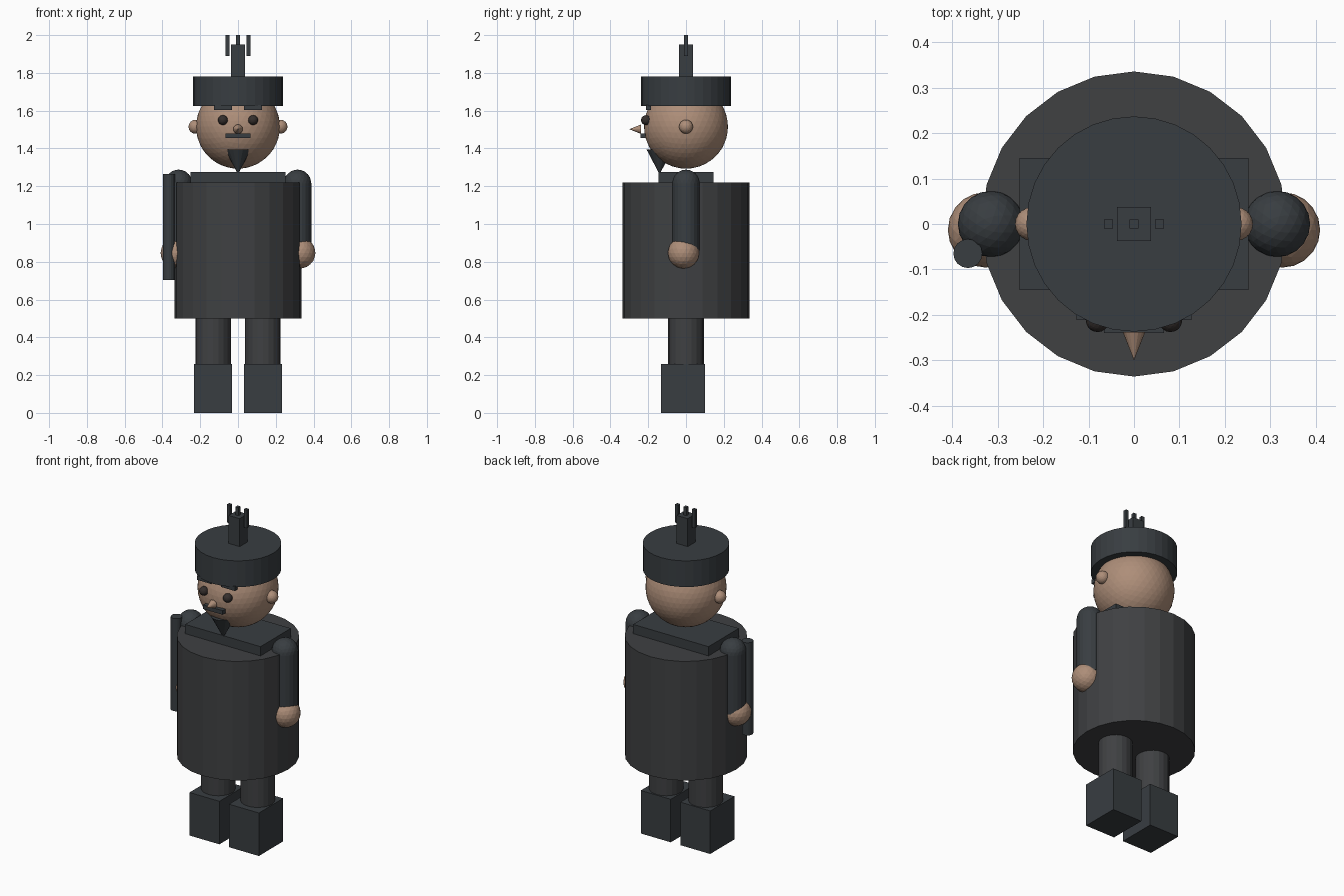
import bpy
from math import radians

if "Cube" in bpy.data.objects:
    bpy.data.objects.remove(bpy.data.objects["Cube"])


def material(name, rgb):
    m = bpy.data.materials.new(name)
    m.diffuse_color = (*rgb, 1)
    m.use_nodes = True
    m.node_tree.nodes["Principled BSDF"].inputs["Base Color"].default_value = m.diffuse_color
    return m


DARK = material("dark_cloth", (0.05, 0.052, 0.055))
SLATE = material("slate", (0.04, 0.047, 0.053))
SKIN = material("skin", (0.42, 0.27, 0.19))
EYE = material("eye_brown", (0.035, 0.028, 0.026))


def finish(name, mat):
    ob = bpy.context.object
    ob.name = name
    ob.data.materials.append(mat)
    return ob


def box(name, x, y, z, mat):
    """Box from (min, max) ranges on each axis."""
    bpy.ops.mesh.primitive_cube_add(size=1, location=[sum(r) / 2 for r in (x, y, z)])
    bpy.context.object.scale = [r[1] - r[0] for r in (x, y, z)]
    return finish(name, mat)


def cyl(name, x, y, z, r, sides, mat):
    bpy.ops.mesh.primitive_cylinder_add(vertices=sides, radius=r, depth=z[1] - z[0],
                                        location=(x, y, sum(z) / 2))
    return finish(name, mat)


def ball(name, loc, r, sub, mat):
    bpy.ops.mesh.primitive_ico_sphere_add(subdivisions=sub, radius=r, location=loc)
    return finish(name, mat)


def cone(name, loc, r, depth, tilt, sides, mat):
    bpy.ops.mesh.primitive_cone_add(vertices=sides, radius1=r, radius2=0, depth=depth,
                                    location=loc, rotation=(radians(tilt), 0, 0))
    return finish(name, mat)


# Coat and collar
cyl("coat", 0, 0, (0.5, 1.22), 0.336, 24, DARK)
box("collar", (-0.252, 0.252), (-0.145, 0.145), (1.21, 1.276), SLATE)

# Head and face
ball("head", (0, 0, 1.515), 0.222, 4, SKIN)
cone("nose", (0, -0.269, 1.502), 0.025, 0.063, 90, 16, SKIN)
box("moustache", (-0.066, 0.066), (-0.24, -0.214), (1.455, 1.48), SLATE)
cone("beard", (0, -0.14, 1.329), 0.069, 0.132, 180, 16, SLATE)

# Hat with plume and three prongs
cyl("hat", 0, 0, (1.624, 1.782), 0.237, 32, SLATE)
box("plume", (-0.037, 0.037), (-0.037, 0.037), (1.77, 1.951), SLATE)
for i in (-1, 0, 1):
    x = i * 0.056
    box("plume_prong", (x - 0.01, x + 0.01), (-0.01, 0.01), (1.89, 2.0), SLATE)

# Paired parts
for s, side in ((-1, "right"), (1, "left")):
    ball(side + "_ear", (s * 0.225, 0, 1.515), 0.037, 3, SKIN)
    ball(side + "_eye", (s * 0.08, -0.212, 1.55), 0.026, 3, EYE)
    bx = s * 0.08
    box(side + "_eyebrow", (bx - 0.047, bx + 0.047), (-0.211, -0.185), (1.604, 1.63), SLATE)
    ball(side + "_shoulder", (s * 0.315, 0, 1.215), 0.073, 3, SLATE)
    cyl(side + "_arm", s * 0.315, 0, (0.86, 1.215), 0.073, 20, SLATE)
    ball(side + "_hand", (s * 0.327, -0.013, 0.847), 0.083, 3, SKIN)
    cyl(side + "_leg", s * 0.132, 0, (0.25, 0.51), 0.094, 20, DARK)
    bx = s * 0.132
    box(side + "_boot", (bx - 0.1, bx + 0.1), (-0.132, 0.1), (0, 0.26), SLATE)

# Baton held on one side
cyl("baton", -0.366, -0.065, (0.704, 1.264), 0.032, 16, SLATE)
